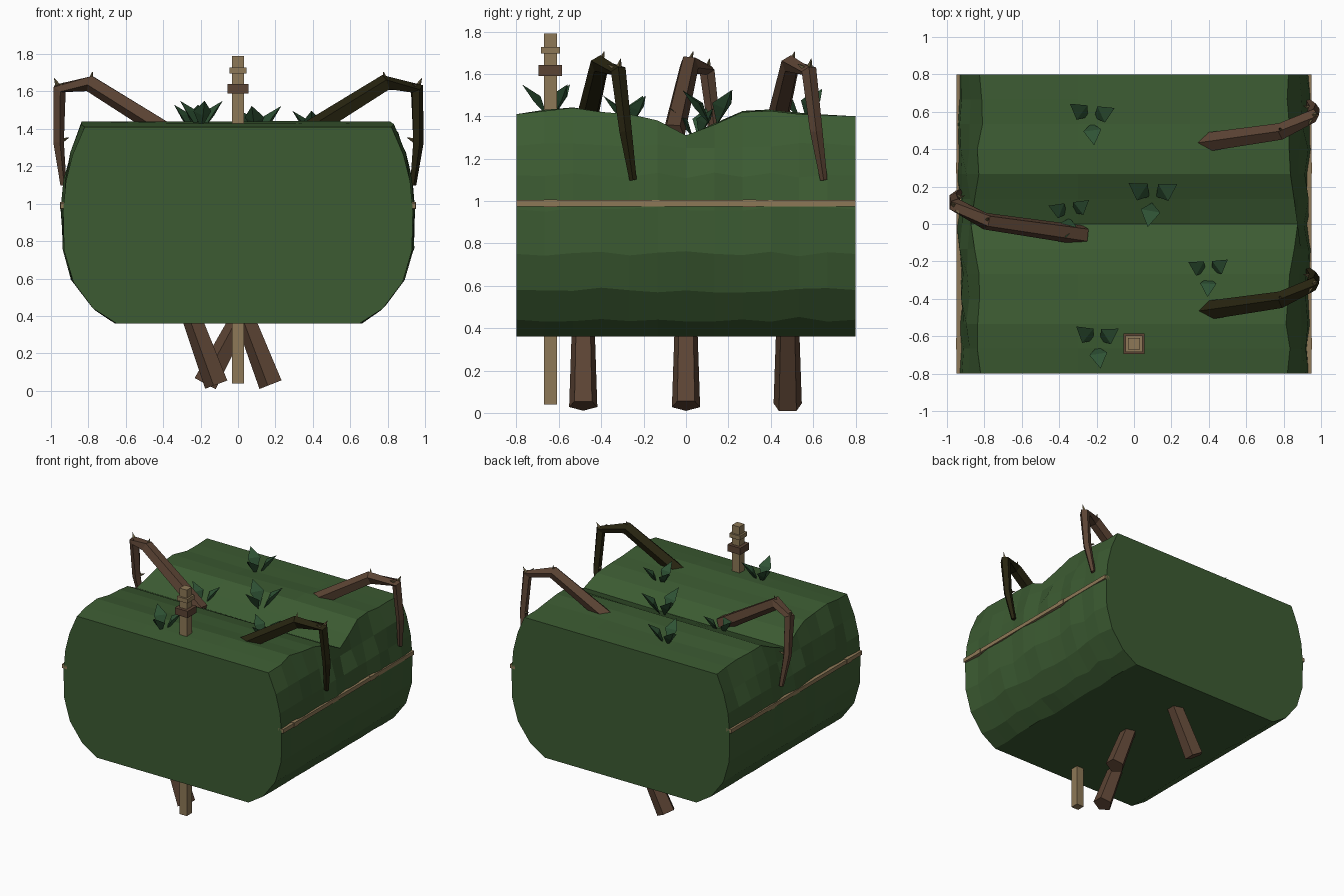
import bpy, bmesh, math, random
from mathutils import Vector

if "Cube" in bpy.data.objects:
    bpy.data.objects.remove(bpy.data.objects["Cube"])

random.seed(4)


def mat(name, rgb):
    m = bpy.data.materials.new(name)
    m.diffuse_color = (*rgb, 1)
    m.use_nodes = True
    m.node_tree.nodes["Principled BSDF"].inputs["Base Color"].default_value = m.diffuse_color
    return m


GREEN = mat("hedge green", (0.045, 0.105, 0.032))
LEAF = mat("leaf green", (0.028, 0.085, 0.035))
BROWN = mat("branch brown", (0.105, 0.057, 0.034))
DARK = mat("dark branch", (0.020, 0.017, 0.005))
TAN = mat("post tan", (0.27, 0.19, 0.095))
THORN = mat("thorn olive", (0.14, 0.11, 0.05))


def finish(bm, name, material):
    bmesh.ops.recalc_face_normals(bm, faces=bm.faces)
    me = bpy.data.meshes.new(name)
    bm.to_mesh(me)
    bm.free()
    me.materials.append(material)
    ob = bpy.data.objects.new(name, me)
    bpy.context.collection.objects.link(ob)
    return ob


def loft(bm, rings):
    """Join closed rings of points and cap both ends."""
    vs = [[bm.verts.new(p) for p in r] for r in rings]
    n = len(vs[0])
    for a, b in zip(vs, vs[1:]):
        for i in range(n):
            j = (i + 1) % n
            bm.faces.new((a[i], a[j], b[j], b[i]))
    bm.faces.new(vs[0])
    bm.faces.new(vs[-1])


def box(name, c, s, material):
    bm = bmesh.new()
    x, y, z = (d / 2 for d in s)
    loft(bm, [[(c[0] + u * x, c[1] + v * y, c[2] + w * z)
               for u, v in ((-1, -1), (1, -1), (1, 1), (-1, 1))] for w in (-1, 1)])
    return finish(bm, name, material)


def tube(name, pts, radii, material, sides=5):
    bm = bmesh.new()
    pts = [Vector(p) for p in pts]
    rings = []
    for i, p in enumerate(pts):
        t = (pts[min(i + 1, len(pts) - 1)] - pts[max(i - 1, 0)]).normalized()
        u = t.cross(Vector((0, 1, 0))).normalized()
        v = t.cross(u)
        rings.append([p + radii[i] * (u * math.cos(a) + v * math.sin(a))
                      for a in (2 * math.pi * k / sides for k in range(sides))])
    loft(bm, rings)
    return finish(bm, name, material)


# Hedge: side profile swept along y, with a gully across the top
TOP = [1.41, 1.425, 1.44, 1.42, 1.41, 1.38, 1.31, 1.36, 1.42, 1.425, 1.41, 1.405, 1.40]
SIDE = [(0.65, 0.36), (0.775, 0.44), (0.88, 0.58), (0.93, 0.75),
        (0.935, 0.96), (0.92, 1.12), (0.885, 1.26)]
rings = []
for k, top in enumerate(TOP):
    y = -0.8 + 1.6 * k / 12
    inner = 0 < k < 12
    dip = max(0, 1.41 - top)

    def half(s):
        out = []
        for i, (x, z) in enumerate(SIDE):
            j = random.uniform(-0.012, 0.014) if inner else 0
            out.append((s * (x + j), y, z + (j if i else 0)))
        out.append((s * (0.82 + 0.6 * dip + (random.uniform(-.01, .02) if inner else 0)), y, top))
        return out
    right, left = half(1), half(-1)
    mid = [(x, y, top + (random.uniform(-0.006, 0.008) if inner else 0)) for x in (0.3, -0.3)]
    rings.append(right + mid + left[::-1])
bm = bmesh.new()
loft(bm, rings)
finish(bm, "hedge", GREEN)

# Rails along both sides, with small knots
for s, side in ((1, "right"), (-1, "left")):
    box(f"{side}_rail", (s * 0.927, 0, 0.99), (0.044, 1.6, 0.03), TAN)
    for y in (-0.64, 0.3):
        box(f"{side}_rail_knot", (s * 0.929, y, 0.99), (0.046, 0.06, 0.036), TAN)

# Post with two collars
box("post", (0, -0.64, 0.915), (0.062, 0.062, 1.75), TAN)
box("lower_collar", (0, -0.64, 1.615), (0.11, 0.11, 0.052), BROWN)
box("upper_collar", (0, -0.64, 1.712), (0.09, 0.09, 0.032), TAN)

# Trunks below the hedge
for y, foot, head in ((-0.485, -0.11, -0.32), (0, 0.18, -0.04), (0.48, -0.17, 0.13)):
    tube("trunk", [(foot, y, 0.035), (head, y, 0.6)], [0.07, 0.05], BROWN)

# Arching branches with thorns at the joints
for s, y0, m in ((1, -0.45, DARK), (-1, -0.03, BROWN), (1, 0.45, BROWN)):
    path = [(0.27, -0.03, 1.32), (0.79, 0.045, 1.645), (0.955, 0.13, 1.615),
            (0.962, 0.165, 1.33), (0.935, 0.20, 1.10)]
    path = [Vector((s * x, y0 + y, z)) for x, y, z in path]
    tube("arching_branch", path, [0.055, 0.047, 0.038, 0.031, 0.018], m)
    for i, d in ((1, (-0.2, 0.3, 1)), (2, (0.5, 0.2, 1)), (2, (-0.4, -1, 0.6)), (3, (-1, 0.3, 0.4))):
        d = Vector((s * d[0], d[1], d[2])).normalized()
        tube("thorn", [path[i] + d * 0.02, path[i] + d * 0.065], [0.014, 0.001], THORN, 4)

# Leaf tufts: three folded kite blades each
for x, y, z, r in ((-0.20, -0.635, 1.42, 1), (0.40, -0.265, 1.38, 0.9), (-0.34, 0.05, 1.32, 0.9),
                   (0.10, 0.135, 1.38, 1.1), (-0.23, 0.56, 1.40, 1)):
    bm = bmesh.new()
    for k in range(3):
        a = math.radians(-90 + 120 * k + random.uniform(-12, 12))
        o, w = Vector((math.cos(a), math.sin(a), 0)), Vector((-math.sin(a), math.cos(a), 0))
        c, up = Vector((x, y, z)), Vector((0, 0, 1))
        base = bm.verts.new(c + o * 0.02 * r - up * 0.02)
        tip = bm.verts.new(c + o * 0.14 * r + up * 0.13 * r)
        l = bm.verts.new(c + (o * 0.06 + w * 0.048 + up * 0.075) * r)
        q = bm.verts.new(c + (o * 0.06 - w * 0.048 + up * 0.075) * r)
        keel = bm.verts.new(c + (o * 0.085 + up * 0.05) * r)
        for f in ((base, keel, l), (keel, tip, l), (base, q, keel), (keel, q, tip),
                  (base, l, q), (l, tip, q)):
            bm.faces.new(f)
    finish(bm, "leaf_tuft", LEAF)
